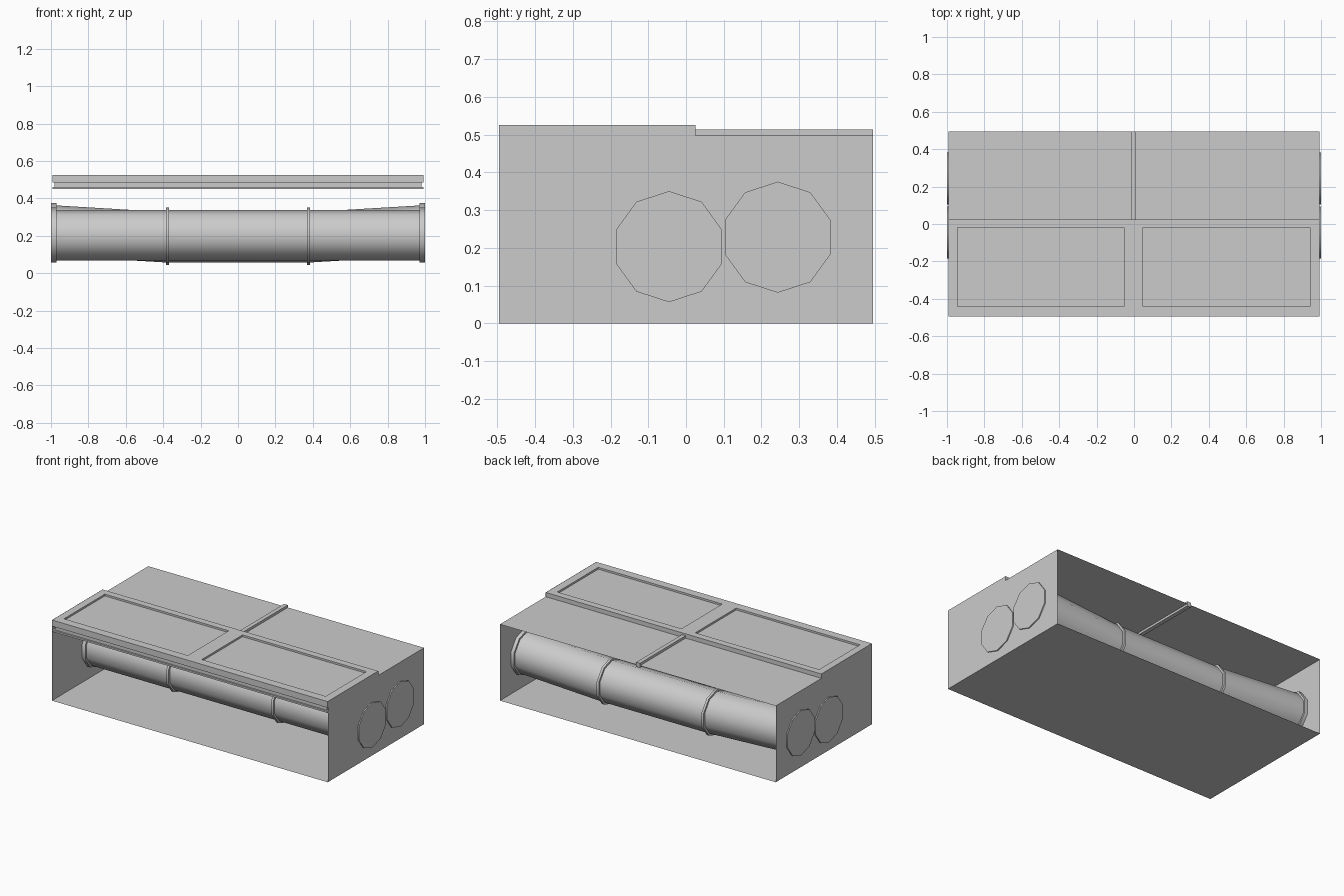
import bpy, bmesh, math
from mathutils import Vector, Matrix

cube = bpy.data.objects.get("Cube")
if cube:
    bpy.data.objects.remove(cube, do_unlink=True)

GREY = (0.6, 0.6, 0.6, 1)
grey = bpy.data.materials.new("plain grey")
grey.use_nodes = True
grey.diffuse_color = GREY
grey.node_tree.nodes["Principled BSDF"].inputs["Base Color"].default_value = GREY

HALF_X, HALF_Y = 0.993, 0.495
STEP_Y, DECK_Z, TOP_Z = 0.025, 0.497, 0.525
SIDES = 10


def finish(name, bm, smooth=False):
    mesh = bpy.data.meshes.new(name)
    bm.to_mesh(mesh)
    bm.free()
    mesh.materials.append(grey)
    obj = bpy.data.objects.new(name, mesh)
    bpy.context.collection.objects.link(obj)
    if smooth:
        bpy.ops.object.select_all(action="DESELECT")
        obj.select_set(True)
        bpy.context.view_layer.objects.active = obj
        bpy.ops.object.shade_smooth_by_angle(angle=math.radians(50))
    return obj


def sheet(name, points):
    bm = bmesh.new()
    bm.faces.new([bm.verts.new(p) for p in points])
    return finish(name, bm)


def box(name, low, high):
    low, high = Vector(low), Vector(high)
    bm = bmesh.new()
    size = Matrix.Diagonal((*(high - low), 1))
    bmesh.ops.create_cube(bm, size=1, matrix=Matrix.Translation((low + high) / 2) @ size)
    return finish(name, bm)


def tube(name, stations, capped=True):
    """Round section swept through (x, y, z, radius) stations."""
    bm = bmesh.new()
    rings = []
    for x, y, z, r in stations:
        angles = [2 * math.pi * i / SIDES for i in range(SIDES)]
        rings.append([bm.verts.new((x, y + r * math.sin(a), z + r * math.cos(a))) for a in angles])
    for a, b in zip(rings, rings[1:]):
        for i in range(SIDES):
            j = (i + 1) % SIDES
            bm.faces.new((a[i], a[j], b[j], b[i]))
    if capped:
        bm.faces.new(rings[0])
        bm.faces.new(rings[-1])
    bmesh.ops.recalc_face_normals(bm, faces=bm.faces)
    return finish(name, bm, smooth=True)


# Floor, rear deck and stepped end walls
def level(z, y0, y1):
    return [(-HALF_X, y0, z), (HALF_X, y0, z), (HALF_X, y1, z), (-HALF_X, y1, z)]


sheet("floor", level(0, -HALF_Y, HALF_Y)[::-1])
sheet("rear_deck", level(DECK_Z, STEP_Y, HALF_Y))
wall = [(-HALF_Y, 0), (HALF_Y, 0), (HALF_Y, DECK_Z), (STEP_Y, DECK_Z),
        (STEP_Y, TOP_Z), (-HALF_Y, TOP_Z)]
sheet("left_end_wall", [(HALF_X, y, z) for y, z in wall])
sheet("right_end_wall", [(-HALF_X, y, z) for y, z in reversed(wall)])

# Strip along the middle of the rear deck
box("deck_strip", (-0.015, STEP_Y, 0.483), (0.012, HALF_Y, 0.513))

# Front slab with two recessed panels
xs = [-0.992, -0.945, -0.053, 0.047, 0.94, 0.992]
ys = [-HALF_Y, -0.44, -0.02, STEP_Y]
bm = bmesh.new()
grid = [[bm.verts.new((x, y, TOP_Z)) for x in xs] for y in ys]
panels = []
for j in range(len(ys) - 1):
    for i in range(len(xs) - 1):
        f = bm.faces.new((grid[j][i], grid[j][i + 1], grid[j + 1][i + 1], grid[j + 1][i]))
        if j == 1 and i in (1, 3):
            panels.append(f)
edges = [e for e in bm.edges if e.is_boundary]
skirt = bmesh.ops.extrude_edge_only(bm, edges=edges)["geom"]
for v in skirt:
    if isinstance(v, bmesh.types.BMVert):
        v.co.z = 0.485
bmesh.ops.holes_fill(bm, edges=[e for e in bm.edges if e.is_boundary], sides=0)
for f in panels:
    out = bmesh.ops.extrude_discrete_faces(bm, faces=[f])["faces"][0]
    bmesh.ops.translate(bm, verts=out.verts, vec=(0, 0, -0.012))
bmesh.ops.recalc_face_normals(bm, faces=bm.faces)
finish("front_slab", bm)
box("slab_neck", (-0.98, -0.485, 0.46), (0.98, 0.015, 0.486))
box("slab_lip", (-0.992, -HALF_Y, 0.45), (0.992, STEP_Y, 0.461))

# Pipes: the front one is straight, the rear one dips in the middle
for name, y_end, y_mid, z_end, z_mid in (("front", -0.045, -0.045, 0.203, 0.203),
                                         ("rear", 0.243, 0.228, 0.228, 0.192)):
    tube(name + "_pipe", [(-0.985, y_end, z_end, 0.135), (-0.38, y_mid, z_mid, 0.135),
                          (0.38, y_mid, z_mid, 0.135), (0.985, y_end, z_end, 0.135)])
    for side, s in (("left", 1), ("right", -1)):
        tube(f"{name}_{side}_flange", [(s * 0.97, y_end, z_end, 0.147), (s, y_end, z_end, 0.147)])
        tube(f"{name}_{side}_collar", [(s * 0.37, y_mid, z_mid, 0.148),
                                       (s * 0.385, y_mid, z_mid, 0.148)])
